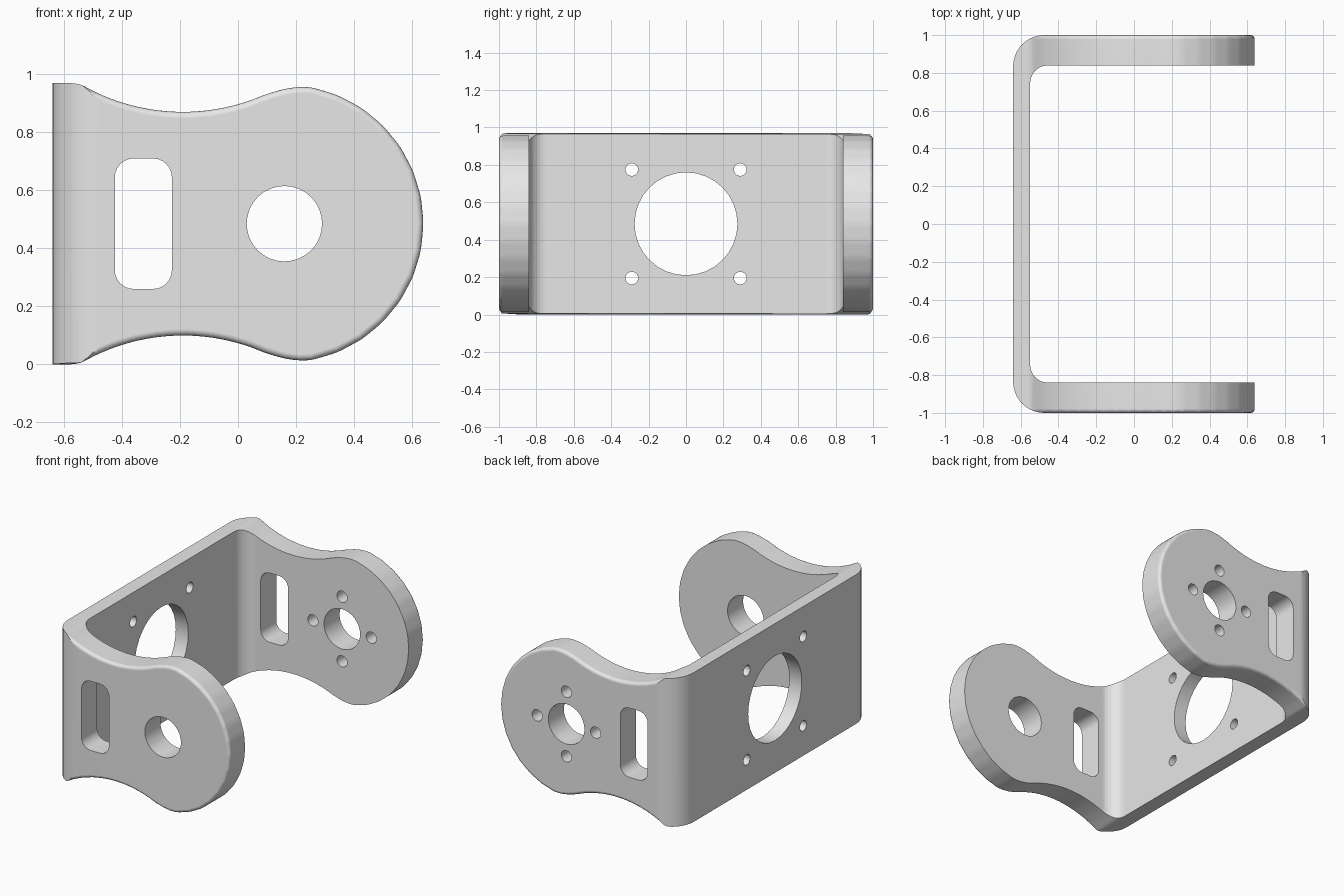
import bpy, bmesh
from math import sin, cos, radians, sqrt
from mathutils import Vector

cube = bpy.data.objects.get("Cube")
if cube:
    bpy.data.objects.remove(cube, do_unlink=True)

MID = 0.485            # half height of the bracket
PIVOT = 0.16           # x of the arm pivot
BACK, INNER = -0.64, -0.55


def arc(cx, cy, r, a0, a1, n):
    """Points along an arc, angles in degrees, both ends included."""
    return [(cx + r * cos(radians(a0 + (a1 - a0) * i / n)),
             cy + r * sin(radians(a0 + (a1 - a0) * i / n))) for i in range(n + 1)]


def circle(cx, cy, r, n=32):
    return arc(cx, cy, r, 0, 360, n)[:-1]


def add_prism(bm, pts, axis, lo, hi):
    """Extrude a closed outline along an axis from lo to hi."""
    place = {"x": lambda a, b, d: (d, a, b),
             "y": lambda a, b, d: (a, d, b),
             "z": lambda a, b, d: (a, b, d)}[axis]
    face = bm.faces.new([bm.verts.new(place(a, b, lo)) for a, b in pts])
    out = bmesh.ops.extrude_face_region(bm, geom=[face])
    moved = [v for v in out["geom"] if isinstance(v, bmesh.types.BMVert)]
    bmesh.ops.translate(bm, verts=moved, vec=Vector(place(0, 0, hi - lo)))


def to_object(bm, name):
    bmesh.ops.recalc_face_normals(bm, faces=bm.faces)
    mesh = bpy.data.meshes.new(name)
    bm.to_mesh(mesh)
    bm.free()
    ob = bpy.data.objects.new(name, mesh)
    bpy.context.collection.objects.link(ob)
    return ob


# Side outline: flat back edge, concave waist, round pivot end
waist = [(x, 1.57 - sqrt(0.49 - (x + 0.19) ** 2))
         for x in [INNER + 0.065 * i for i in range(11)]]
upper = [(BACK, 2 * MID)] + waist + [(0.16, 0.95), (0.21, 0.957)]
tip = arc(PIVOT, MID, 0.48, 78.75, -78.75, 14)
lower = [(x, 2 * MID - z) for x, z in reversed(upper)]
bm = bmesh.new()
add_prism(bm, upper + tip + lower, "y", -1, 1)

# Rounded outer rim of both arms
rim = [e for e in bm.edges
       if all(abs(v.co.y) > 0.99 and v.co.x > INNER - 0.01 for v in e.verts)]
bmesh.ops.bevel(bm, geom=rim, offset=0.035, segments=4, profile=0.5,
                affect="EDGES", clamp_overlap=True)
bracket = to_object(bm, "bracket")

# Bent sheet seen from above: a U with rounded corners
half = [(0.8, 1.0)] + arc(BACK + 0.165, 0.835, 0.165, 90, 180, 10)
inside = arc(INNER + 0.095, 0.745, 0.095, 180, 90, 8) + [(0.8, 0.84)]
outline = (half + [(x, -y) for x, y in reversed(half)]
           + [(x, -y) for x, y in reversed(inside)] + inside)
bm = bmesh.new()
add_prism(bm, outline, "z", -0.2, 1.2)
sheet = to_object(bm, "sheet_cutter")

# Openings
bm = bmesh.new()
r, x0, x1, z0, z1 = 0.065, -0.425, -0.228, 0.26, 0.71
slot = []
for cx, cz, a in ((x1 - r, z1 - r, 0), (x0 + r, z1 - r, 90),
                  (x0 + r, z0 + r, 180), (x1 - r, z0 + r, 270)):
    slot += arc(cx, cz, r, a, a + 90, 6)
add_prism(bm, slot, "y", -1.2, 1.2)
add_prism(bm, circle(PIVOT, MID, 0.13), "y", -1.2, 1.2)
for dx, dz in ((1, 0), (-1, 0), (0, 1), (0, -1)):      # back arm screw holes
    add_prism(bm, circle(PIVOT + 0.21 * dx, MID + 0.21 * dz, 0.037, 20), "y", 0.5, 1.2)
add_prism(bm, circle(0, MID, 0.275), "x", -0.8, -0.5)  # plate opening
for sy in (-1, 1):
    for sz in (-1, 1):
        add_prism(bm, circle(0.29 * sy, MID + 0.29 * sz, 0.034, 20), "x", -0.8, -0.5)
holes = to_object(bm, "hole_cutter")

# Cut the bracket
bpy.ops.object.select_all(action="DESELECT")
bpy.context.view_layer.objects.active = bracket
bracket.select_set(True)
for cutter, operation in ((sheet, "INTERSECT"), (holes, "DIFFERENCE")):
    cutter.hide_render = True
    mod = bracket.modifiers.new("cut", "BOOLEAN")
    mod.operation, mod.solver, mod.object = operation, "EXACT", cutter
    bpy.ops.object.modifier_apply(modifier=mod.name)
    bpy.data.objects.remove(cutter, do_unlink=True)

# Grey metal
grey = bpy.data.materials.new("grey metal")
grey.use_nodes = True
colour = (0.8, 0.8, 0.8, 1)
grey.diffuse_color = colour
grey.node_tree.nodes["Principled BSDF"].inputs["Base Color"].default_value = colour
bracket.data.materials.clear()
bracket.data.materials.append(grey)
for poly in bracket.data.polygons:
    poly.material_index = 0

bpy.ops.object.shade_smooth_by_angle(angle=radians(35))
weighted = bracket.modifiers.new("even shading", "WEIGHTED_NORMAL")
weighted.keep_sharp = True
